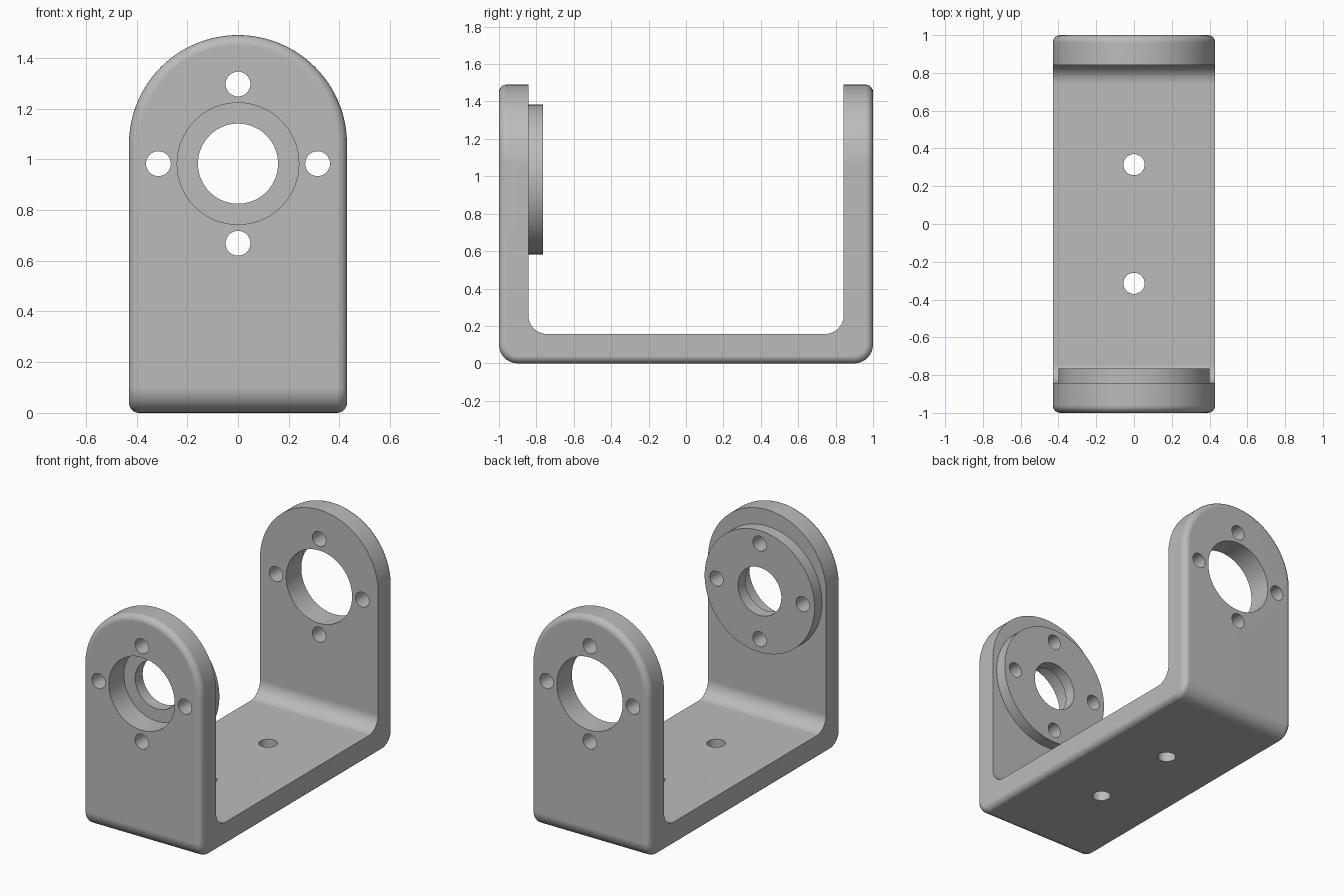
import bpy, bmesh
from math import sin, cos, pi, radians
from mathutils import Matrix

if "Cube" in bpy.data.objects:
    bpy.data.objects.remove(bpy.data.objects["Cube"], do_unlink=True)

HALF_W, TOP, WALL = 0.43, 1.49, 0.157
AXIS_Z, BOLT_R = 0.983, 0.314
INNER = 1 - WALL

grey = bpy.data.materials.new("plain_grey")
grey.use_nodes = True
colour = (0.5, 0.5, 0.5, 1)
grey.diffuse_color = colour
grey.node_tree.nodes["Principled BSDF"].inputs["Base Color"].default_value = colour


def finish_mesh(name, bm):
    bmesh.ops.recalc_face_normals(bm, faces=bm.faces)
    mesh = bpy.data.meshes.new(name)
    bm.to_mesh(mesh)
    bm.free()
    mesh.materials.append(grey)
    obj = bpy.data.objects.new(name, mesh)
    bpy.context.collection.objects.link(obj)
    return obj


def prism(points, shift):
    bm = bmesh.new()
    face = bm.faces.new([bm.verts.new(p) for p in points])
    moved = bmesh.ops.extrude_face_region(bm, geom=[face])["geom"]
    bmesh.ops.translate(bm, vec=shift, verts=[v for v in moved if isinstance(v, bmesh.types.BMVert)])
    bmesh.ops.recalc_face_normals(bm, faces=bm.faces)
    return bm


def cylinder(name, radius, depth, centre, axis="Y", sides=64):
    bm = bmesh.new()
    turn = Matrix.Rotation(radians(90), 4, "X") if axis == "Y" else Matrix()
    bmesh.ops.create_cone(bm, cap_ends=True, segments=sides, radius1=radius, radius2=radius,
                          depth=depth, matrix=Matrix.Translation(centre) @ turn)
    return finish_mesh(name, bm)


def activate(obj):
    bpy.ops.object.select_all(action="DESELECT")
    obj.select_set(True)
    bpy.context.view_layer.objects.active = obj


def cut(obj, cutter):
    mod = obj.modifiers.new("cut", "BOOLEAN")
    mod.operation, mod.solver, mod.object = "DIFFERENCE", "EXACT", cutter
    activate(obj)
    bpy.ops.object.modifier_apply(modifier=mod.name)
    bpy.data.objects.remove(cutter, do_unlink=True)


def smooth(obj):
    activate(obj)
    bpy.ops.object.shade_smooth_by_angle(angle=radians(30))
    obj.modifiers.new("even_shading", "WEIGHTED_NORMAL").keep_sharp = True


# Outer body: round-topped outline extruded front to back
arc = [(HALF_W * cos(pi * i / 64), -1, TOP - HALF_W + HALF_W * sin(pi * i / 64)) for i in range(65)]
bm = prism([(-HALF_W, -1, 0), (HALF_W, -1, 0)] + arc, (0, 2, 0))

# Large rounding along the two bottom edges, then a small one around the outline
low = [e for e in bm.edges if all(v.co.z < 0.001 for v in e.verts)
       and abs(e.verts[0].co.y - e.verts[1].co.y) < 0.001]
bmesh.ops.bevel(bm, geom=low, offset=0.1, segments=8, profile=0.5, affect="EDGES")
bm.normal_update()


def is_rim(face):
    centre = face.calc_center_median()
    return abs(face.normal.y) < 0.01 and (abs(face.normal.x) > 0.9 or centre.z > 1)


outline = [e for e in bm.edges if len({is_rim(f) for f in e.link_faces}) == 2]
bmesh.ops.bevel(bm, geom=outline, offset=0.04, segments=6, profile=0.5,
                affect="EDGES", clamp_overlap=False)
bracket = finish_mesh("bracket", bm)

# Space between the arms, with rounded inner corners
R = 0.1
corner = [(pi / 2 * i / 12) for i in range(13)]
right = [(-1, INNER - R + R * sin(a), WALL + R - R * cos(a)) for a in corner]
left = [(x, -y, z) for x, y, z in reversed(right)]
cut(bracket, finish_mesh("gap_cutter", prism(
    left + right + [(-1, INNER, 2), (-1, -INNER, 2)], (2, 0, 0))))

# Flange on the inside of the front arm
flange = cylinder("flange", 0.40, 0.078, (0, -INNER + 0.039, AXIS_Z), sides=96)
cut(flange, cylinder("flange_bore", 0.158, 0.5, (0, -INNER, AXIS_Z)))

# Bearing bores and bolt circle through both arms
cut(bracket, cylinder("arm_bore", 0.24, 3, (0, 0, AXIS_Z)))
for i in range(4):
    spot = (BOLT_R * cos(i * pi / 2), 0, AXIS_Z + BOLT_R * sin(i * pi / 2))
    for part in (bracket, flange):
        cut(part, cylinder("bolt_hole", 0.049, 3, spot, sides=32))

# Mounting holes in the base
for y in (-BOLT_R, BOLT_R):
    cut(bracket, cylinder("base_hole", 0.056, 1, (0, y, 0), axis="Z", sides=32))

for part in (bracket, flange):
    smooth(part)
